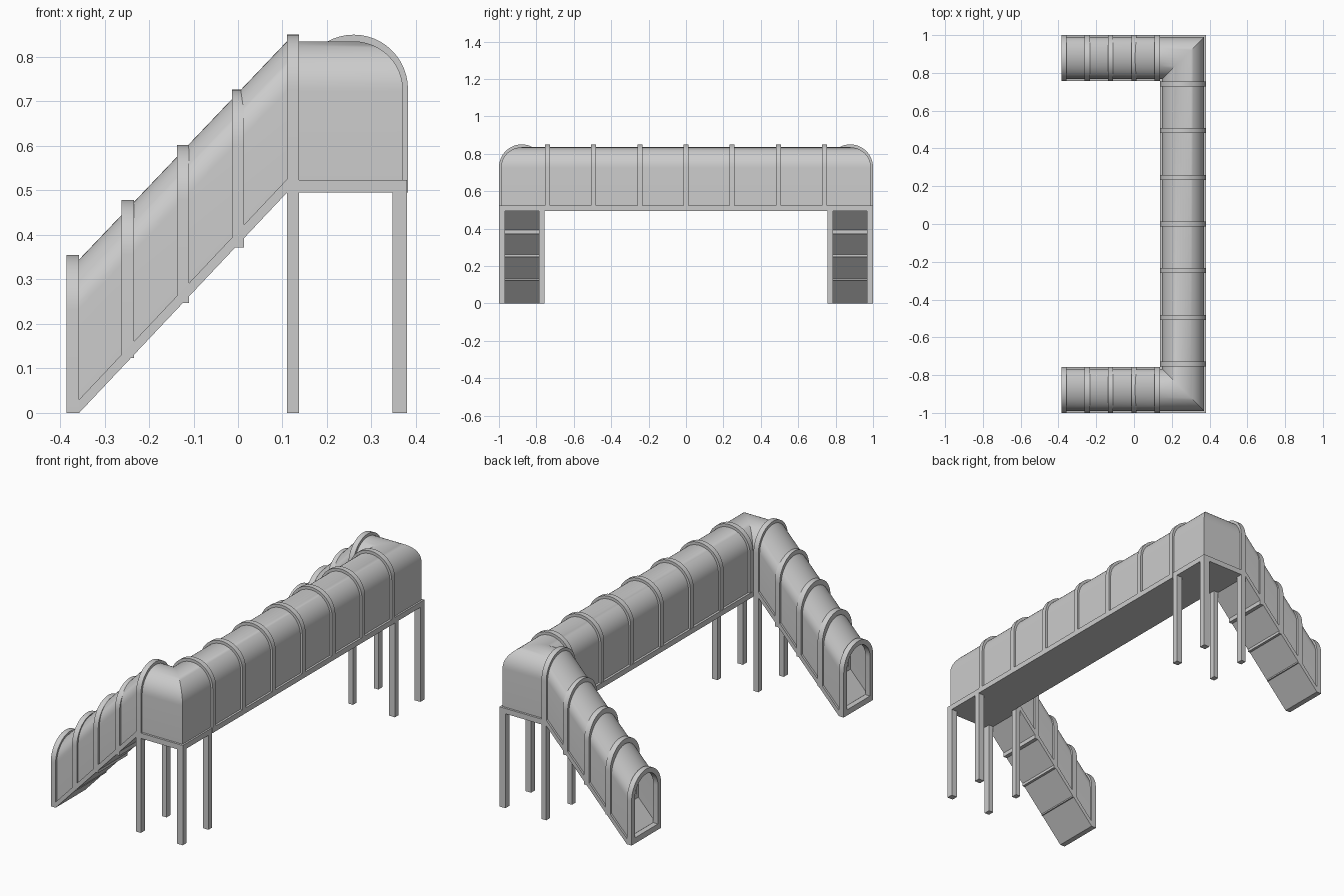
import bpy, bmesh, math

if "Cube" in bpy.data.objects:
    bpy.data.objects.remove(bpy.data.objects["Cube"])

CX, CY = 0.26, 0.878      # centre lines of bridge span and stair tunnels
SEG = 24


def finish(name, bm, smooth=False):
    bmesh.ops.recalc_face_normals(bm, faces=bm.faces)
    me = bpy.data.meshes.new(name)
    bm.to_mesh(me)
    bm.free()
    ob = bpy.data.objects.new(name, me)
    bpy.context.collection.objects.link(ob)
    if smooth:
        bpy.ops.object.select_all(action='DESELECT')
        ob.select_set(True)
        bpy.context.view_layer.objects.active = ob
        bpy.ops.object.shade_smooth_by_angle(angle=math.radians(30))
    return ob


def prism(name, rows):
    """Closed solid from two matching outlines."""
    bm = bmesh.new()
    a, b = [[bm.verts.new(p) for p in r] for r in rows]
    n = len(a)
    bm.faces.new(a)
    bm.faces.new(b[::-1])
    for i in range(n):
        j = (i + 1) % n
        bm.faces.new((a[i], a[j], b[j], b[i]))
    return finish(name, bm)


def box(name, x0, x1, y0, y1, z0, z1):
    outline = [(x0, y0), (x1, y0), (x1, y1), (x0, y1)]
    return prism(name, [[(x, y, z) for x, y in outline] for z in (z0, z1)])


def arch(r, bottom, spring):
    """Upright sides with a semicircular top, as (offset, height)."""
    pts = [(r * math.cos(math.pi * i / SEG), spring + r * math.sin(math.pi * i / SEG))
           for i in range(SEG + 1)]
    return [(r, bottom)] + pts + [(-r, bottom)]


def rib(name, place, bottom, spring, d0, d1):
    """Closed arched frame; place maps (offset, depth, height) to space."""
    bm = bmesh.new()
    outer = arch(0.122, bottom, spring)
    inner = arch(0.096, bottom + 0.03, spring)
    loops = [[bm.verts.new(place(u, d, h)) for u, h in prof]
             for prof, d in ((outer, d0), (outer, d1), (inner, d1), (inner, d0))]
    n = len(outer)
    for k in range(4):
        a, b = loops[k], loops[(k + 1) % 4]
        for i in range(n):
            j = (i + 1) % n
            bm.faces.new((a[i], a[j], b[j], b[i]))
    return finish(name, bm, True)


# Continuous tunnel cover, swept up, across and down with mitred corners
stations = [
    lambda u, h: (-0.372, CY + u, 0.014 + h),
    lambda u, h: (0.11, CY + u, 0.52 + h),
    lambda u, h: (0.137, CY + u, 0.52 + h),
    lambda u, h: (CX + u, CY + u, 0.52 + h),
    lambda u, h: (CX + u, -CY - u, 0.52 + h),
    lambda u, h: (0.137, -CY - u, 0.52 + h),
    lambda u, h: (0.11, -CY - u, 0.52 + h),
    lambda u, h: (-0.372, -CY - u, 0.014 + h),
]
bm = bmesh.new()
rings = [[bm.verts.new(s(u, h)) for u, h in arch(0.111, 0, 0.204)] for s in stations]
for a, b in zip(rings, rings[1:]):
    for i in range(len(a) - 1):
        bm.faces.new((a[i], a[i + 1], b[i + 1], b[i]))
finish("tunnel_cover", bm, True)

# Ribs along the bridge span
for i in range(-3, 4):
    y = i * 0.247
    rib("span_rib", lambda u, d, h: (CX + u, d, h), 0.495, 0.728, y - 0.0135, y + 0.0135)

# Bridge deck
box("deck", 0.137, 0.382, -0.756, 0.756, 0.495, 0.523)

for s in (1, -1):
    ya, yb = s * (CY - 0.122), s * (CY + 0.122)
    y0, y1 = min(ya, yb), max(ya, yb)
    # Corner landing
    box("landing", 0.11, 0.38, y0, y1, 0.495, 0.523)
    # Sloping ramp floor
    side = [(-0.357, 0.0), (0.11, 0.495), (0.11, 0.525), (-0.357, 0.03)]
    prism("ramp_floor", [[(x, y, z) for x, z in side] for y in (y0, y1)])
    # Ribs stepping up the ramp
    for k in range(5):
        x = -0.385 + k * 0.1237
        rib("ramp_rib", lambda u, d, h: (d, s * (CY + u), h),
            k * 0.12375, 0.233 + k * 0.12375, x, x + 0.0275)
    # Legs under the landing
    for xa, xb in ((0.11, 0.137), (0.347, 0.38)):
        for v0, v1 in ((0.756, 0.787), (0.967, 1.0)):
            box("leg", xa, xb, min(s * v0, s * v1), max(s * v0, s * v1), 0, 0.495)
